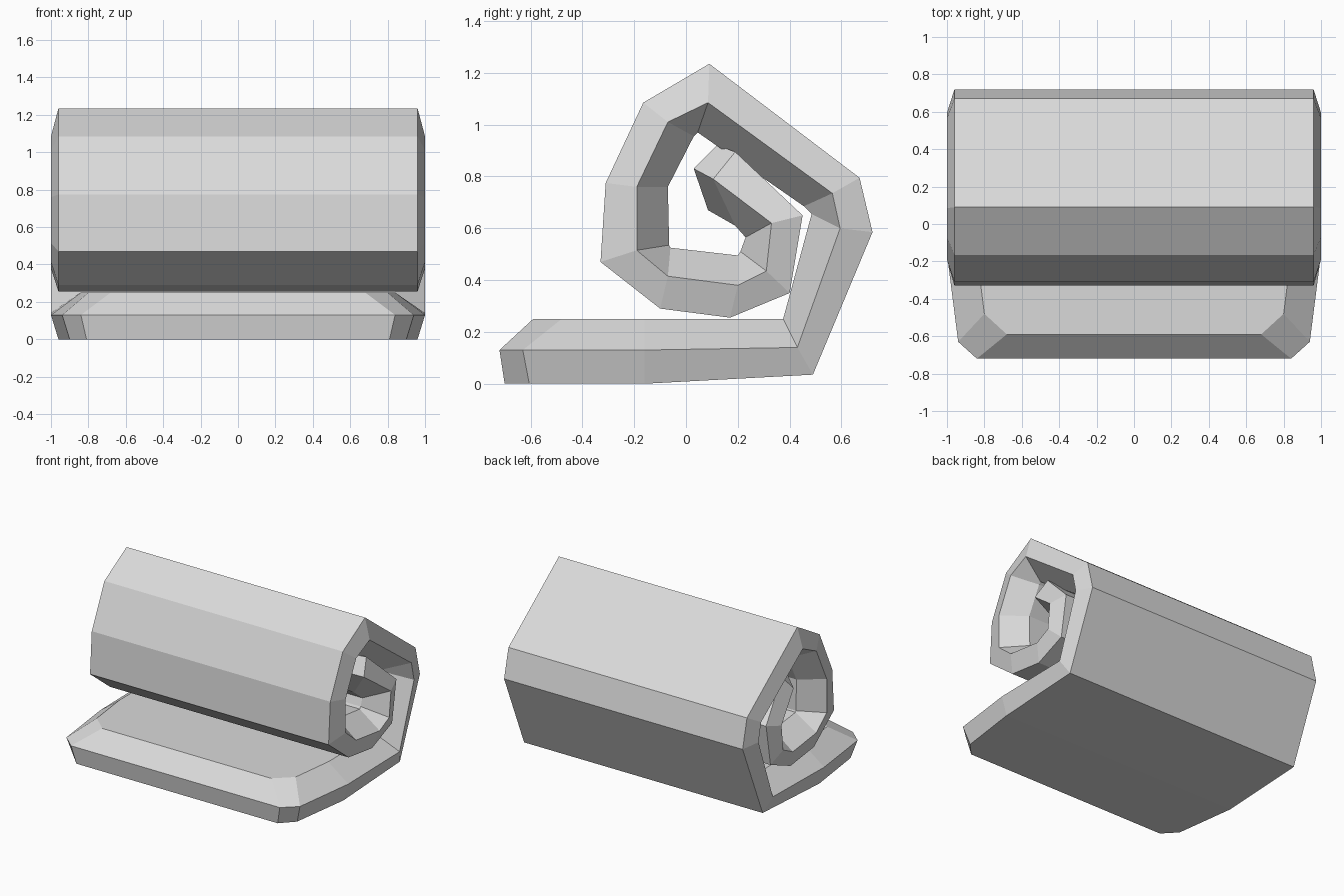
import bpy
import bmesh

# Remove the default object
default = bpy.data.objects.get("Cube")
if default:
    bpy.data.objects.remove(default, do_unlink=True)


def make_material(name, colour):
    material = bpy.data.materials.new(name)
    material.use_nodes = True
    material.diffuse_color = colour
    material.node_tree.nodes["Principled BSDF"].inputs["Base Color"].default_value = colour
    return material


# Spiral side profiles (y, z), from the open front lip to the rolled-up end
OUTER = [(-.70, 0), (-.605, 0), (-.16, 0), (.49, .035), (.72, .585), (.67, .795),
         (.09, 1.235), (-.165, 1.085), (-.31, .775), (-.33, .47), (-.10, .29),
         (.17, .255), (.40, .35), (.45, .65), (.19, .895), (.12, .92)]
RIM = [(-.72, .13), (-.63, .13), (-.16, .13), (.43, .14), (.595, .60), (.565, .735),
       (.085, 1.085), (-.07, 1.01), (-.19, .76), (-.19, .515), (-.07, .415),
       (.20, .38), (.31, .435), (.33, .62), (.105, .79), (.03, .83)]
INNER = [(-.59, .25), (-.48, .25), (-.16, .25), (.375, .25), (.485, .655), (.455, .685),
         (.045, .97), (.03, .955), (-.07, .76), (-.065, .535), (-.06, .525),
         (.20, .495), (.21, .51), (.23, .565), (.19, .61), (.085, .67)]


def half_widths(corner, shoulder, full):
    """Half width at every station, with both ends of the strip clipped."""
    return [corner, shoulder] + [full] * (len(OUTER) - 4) + [shoulder, corner]


def build_mat(name, material):
    """Sweep a bevelled six-sided section along the spiral."""
    bm = bmesh.new()
    chains = [(OUTER, half_widths(.81, .90, .96)),
              (RIM, half_widths(.84, .94, 1)),
              (INNER, half_widths(.68, .80, .84))]
    rings = []
    for i in range(len(OUTER)):
        right = [bm.verts.new((-w[i], *pts[i])) for pts, w in chains]
        left = [bm.verts.new((w[i], *pts[i])) for pts, w in chains]
        rings.append(right + left[::-1])

    # Skins and bevelled sides
    for a, b in zip(rings, rings[1:]):
        for k in range(len(a)):
            n = (k + 1) % len(a)
            bm.faces.new((a[k], a[n], b[n], b[k]))

    # Lip and rolled end, each a face with a chamfer
    for ring in (rings[0], rings[-1]):
        r_out, r_rim, r_in, l_in, l_rim, l_out = ring
        bm.faces.new((r_out, r_rim, l_rim, l_out))
        bm.faces.new((r_rim, r_in, l_in, l_rim))

    bmesh.ops.recalc_face_normals(bm, faces=bm.faces[:])
    mesh = bpy.data.meshes.new(name)
    bm.to_mesh(mesh)
    bm.free()
    mesh.materials.append(material)
    obj = bpy.data.objects.new(name, mesh)
    bpy.context.collection.objects.link(obj)
    return obj


# Partly unrolled mat
build_mat("rolled_mat", make_material("light_grey", (.7, .7, .7, 1)))
